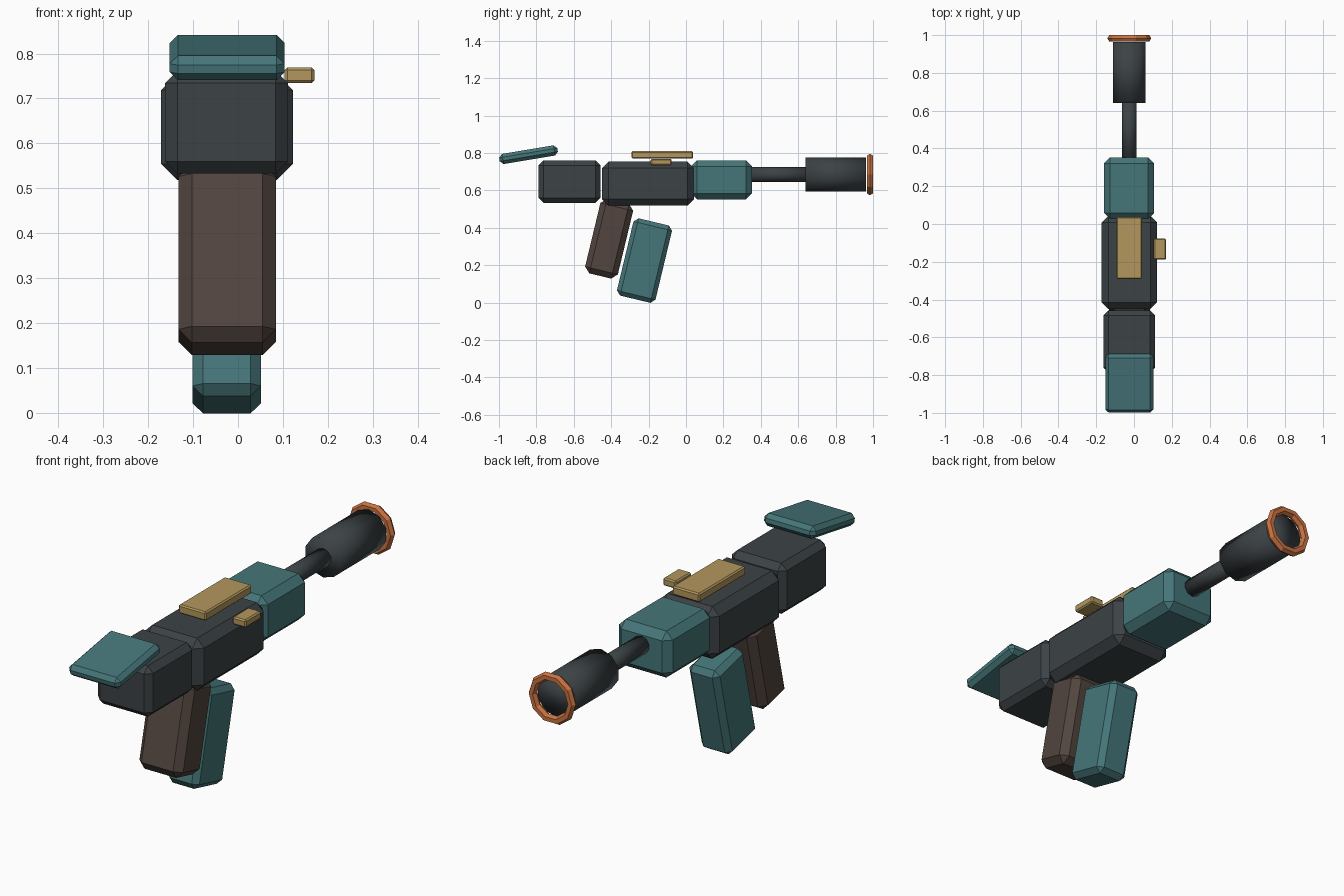
import bpy
from math import radians

if "Cube" in bpy.data.objects:
    bpy.data.objects.remove(bpy.data.objects["Cube"])


def material(name, rgb):
    m = bpy.data.materials.new(name)
    m.diffuse_color = (*rgb, 1)
    m.use_nodes = True
    m.node_tree.nodes["Principled BSDF"].inputs["Base Color"].default_value = m.diffuse_color
    return m


DARK = material("dark_metal", (0.045, 0.055, 0.06))
TEAL = material("teal", (0.06, 0.18, 0.19))
BROWN = material("brown", (0.085, 0.06, 0.05))
GOLD = material("gold", (0.45, 0.31, 0.11))
ORANGE = material("orange", (0.58, 0.17, 0.055))
AXIS_X, AXIS_Z = -0.025, 0.685


def finish(name, mat):
    ob = bpy.context.object
    ob.name = name
    ob.data.materials.append(mat)
    return ob


def block(name, center, size, bevel, mat, tilt=0):
    """Chamfered box, tilted about x."""
    bpy.ops.mesh.primitive_cube_add(size=1, location=center)
    ob = finish(name, mat)
    ob.scale = size
    bpy.ops.object.transform_apply(location=False, rotation=False, scale=True)
    ob.rotation_euler.x = radians(tilt)
    mod = ob.modifiers.new("chamfer", 'BEVEL')
    mod.width = bevel
    mod.segments = 1
    mod.limit_method = 'NONE'


def span(name, x, y, z, bevel, mat):
    """Chamfered box given by its extents."""
    ext = (x, y, z)
    block(name, [(a + b) / 2 for a, b in ext], [b - a for a, b in ext], bevel, mat)


def tube(name, y0, y1, radius):
    """Ten-sided smooth cylinder along y."""
    bpy.ops.mesh.primitive_cylinder_add(
        vertices=10, radius=radius, depth=y1 - y0,
        location=(AXIS_X, (y0 + y1) / 2, AXIS_Z), rotation=(radians(90), 0, 0))
    finish(name, DARK)
    bpy.ops.object.shade_smooth()


# Body blocks
span("receiver", (-0.171, 0.122), (-0.45, 0.043), (0.519, 0.754), 0.035, DARK)
span("rear_block", (-0.162, 0.111), (-0.788, -0.457), (0.533, 0.761), 0.027, DARK)
span("handguard", (-0.159, 0.107), (0.027, 0.353), (0.552, 0.761), 0.032, TEAL)

# Shoulder plate, grip and magazine
block("shoulder_plate", (-0.024, -0.842, 0.791), (0.256, 0.315, 0.055), 0.018, TEAL, 9.5)
block("grip", (-0.024, -0.411, 0.342), (0.217, 0.18, 0.41), 0.03, BROWN, -13.5)
block("magazine", (-0.025, -0.222, 0.225), (0.152, 0.212, 0.425), 0.023, TEAL, -13.5)

# Top sight and side knob
span("sight", (-0.093, 0.043), (-0.291, 0.038), (0.77, 0.81), 0.006, GOLD)
span("side_knob", (0.104, 0.17), (-0.189, -0.077), (0.734, 0.769), 0.006, GOLD)

# Barrel, muffler and muzzle ring
tube("barrel", 0.33, 0.66, 0.04)
tube("muffler", 0.64, 0.963, 0.091)
bpy.ops.mesh.primitive_torus_add(
    major_segments=10, minor_segments=6, major_radius=0.097, minor_radius=0.019,
    location=(AXIS_X, 0.983, AXIS_Z), rotation=(radians(90), 0, 0))
finish("muzzle_ring", ORANGE)
